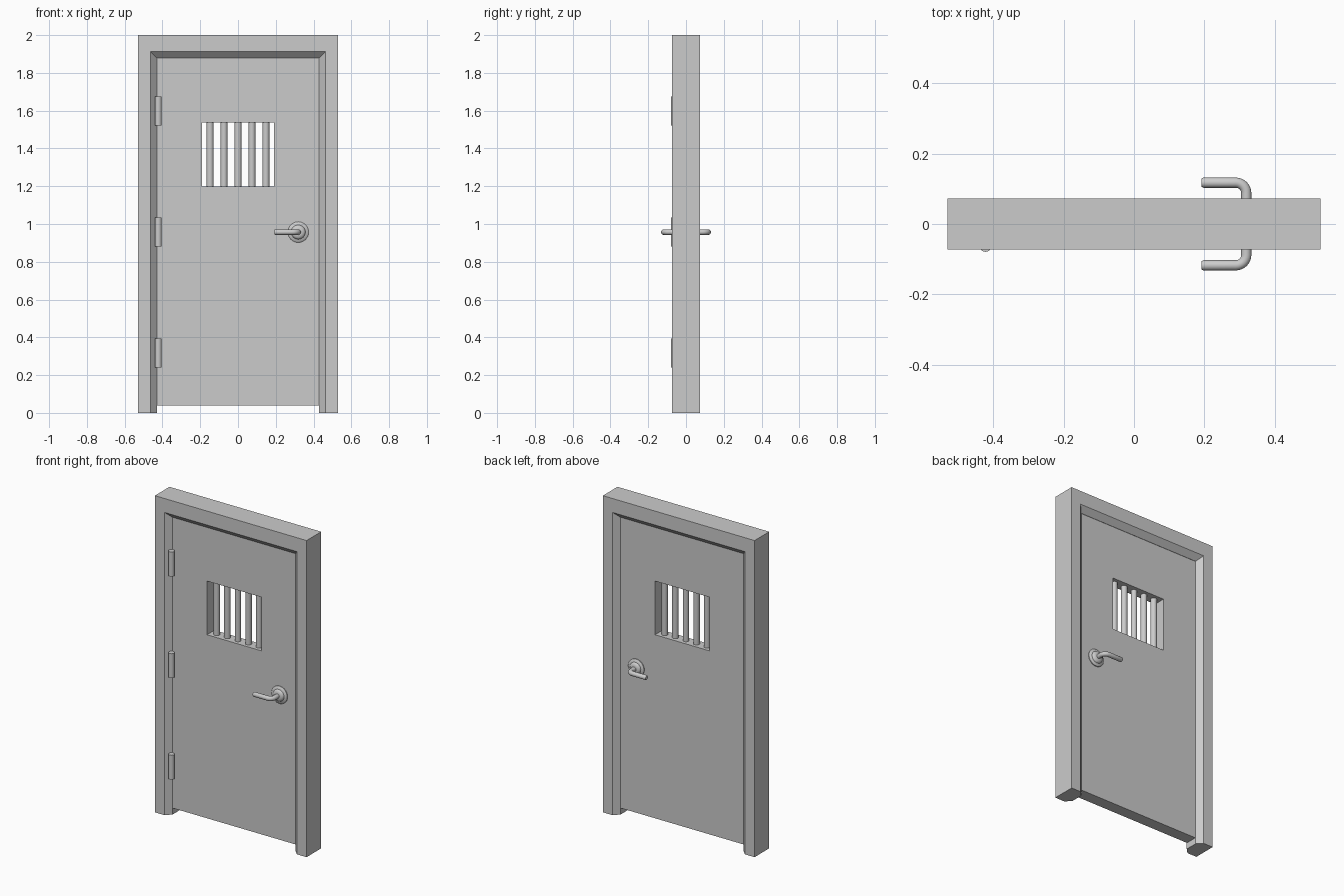
import bpy, bmesh, math
from mathutils import Vector

if "Cube" in bpy.data.objects:
    bpy.data.objects.remove(bpy.data.objects["Cube"])


def mesh_object(name, verts, faces, smooth=False):
    mesh = bpy.data.meshes.new(name)
    mesh.from_pydata(verts, [], faces)
    bm = bmesh.new()
    bm.from_mesh(mesh)
    bmesh.ops.recalc_face_normals(bm, faces=bm.faces)
    bm.to_mesh(mesh)
    bm.free()
    ob = bpy.data.objects.new(name, mesh)
    bpy.context.collection.objects.link(ob)
    if smooth:
        shade(ob)
    return ob


def shade(ob):
    bpy.ops.object.select_all(action='DESELECT')
    ob.select_set(True)
    bpy.context.view_layer.objects.active = ob
    bpy.ops.object.shade_smooth_by_angle(angle=math.radians(35))


def bridge(rings, closed_path=False, caps=True):
    """Join equal closed rings of points into one skin."""
    n, m = len(rings[0]), len(rings)
    verts = [p for r in rings for p in r]
    faces = []
    for i in range(m if closed_path else m - 1):
        a, b = i * n, (i + 1) % m * n
        faces += [(a + j, a + (j + 1) % n, b + (j + 1) % n, b + j) for j in range(n)]
    if caps and not closed_path:
        faces += [tuple(range(n)), tuple(range((m - 1) * n, m * n))]
    return verts, faces


def cylinder(name, r, depth, loc, sides=24, bevel=0.0):
    bpy.ops.mesh.primitive_cylinder_add(vertices=sides, radius=r, depth=depth, location=loc)
    ob = bpy.context.object
    ob.name = name
    shade(ob)
    return ob


# Frame: chamfered profile swept up, across and down (half width, height, y)
profile = [(0.53, 2.0, -0.073), (0.463, 1.912, -0.073), (0.43, 1.878, -0.04),
           (0.43, 1.878, 0.04), (0.463, 1.912, 0.073), (0.53, 2.0, 0.073)]
stations = [[(s * x, y, z * up) for x, z, y in profile]
            for s, up in ((-1, 0), (-1, 1), (1, 1), (1, 0))]
mesh_object("door_frame", *bridge(stations))

# Door leaf: rectangular ring around the window opening
T = 0.038


def rect(x, z0, z1, y):
    return [(-x, y, z0), (x, y, z0), (x, y, z1), (-x, y, z1)]


outer, window = (0.43, 0.04, 1.878), (0.19, 1.199, 1.538)
mesh_object("door_leaf", *bridge([rect(*outer, -T), rect(*window, -T),
                                  rect(*window, T), rect(*outer, T)], closed_path=True))

# Window bars
for i in range(5):
    cylinder(f"window_bar_{i + 1}", 0.0185, 0.345, ((i - 2) * 0.074, 0, 1.3685))

# Hinge barrels
for i, z in enumerate((0.316, 0.957, 1.599)):
    cylinder(f"hinge_{i + 1}", 0.018, 0.154, (-0.422, -0.061, z))

# Handles on both sides: turned rosette and bent lever
HX, HZ, N = 0.319, 0.957, 32
for side, label in ((-1, "front"), (1, "back")):
    rings = []
    for r, d in ((0.055, 0.034), (0.055, 0.043), (0.051, 0.047), (0.038, 0.05),
                 (0.035, 0.056), (0.03, 0.061), (0.018, 0.064)):
        rings.append([(HX + r * math.cos(2 * math.pi * k / N), side * d,
                       HZ + r * math.sin(2 * math.pi * k / N)) for k in range(N)])
    mesh_object(f"rosette_{label}", *bridge(rings), smooth=True)

    R, B, Y = 0.0145, 0.03, 0.1175
    path = [(HX, 0.036, 0.0, R)]
    for k in range(9):
        a = math.pi / 2 * k / 8
        path.append((HX - B + B * math.cos(a), Y - B + B * math.sin(a), a, R))
    path += [(0.197, Y, math.pi / 2, R), (0.192, Y, math.pi / 2, R * 0.8)]
    rings = []
    for x, y, a, r in path:
        out = Vector((math.cos(a), math.sin(a), 0))
        ring = []
        for k in range(20):
            t = 2 * math.pi * k / 20
            p = Vector((x, y, HZ)) + out * r * math.cos(t) + Vector((0, 0, r * math.sin(t)))
            ring.append((p.x, side * p.y, p.z))
        rings.append(ring)
    mesh_object(f"lever_{label}", *bridge(rings), smooth=True)
